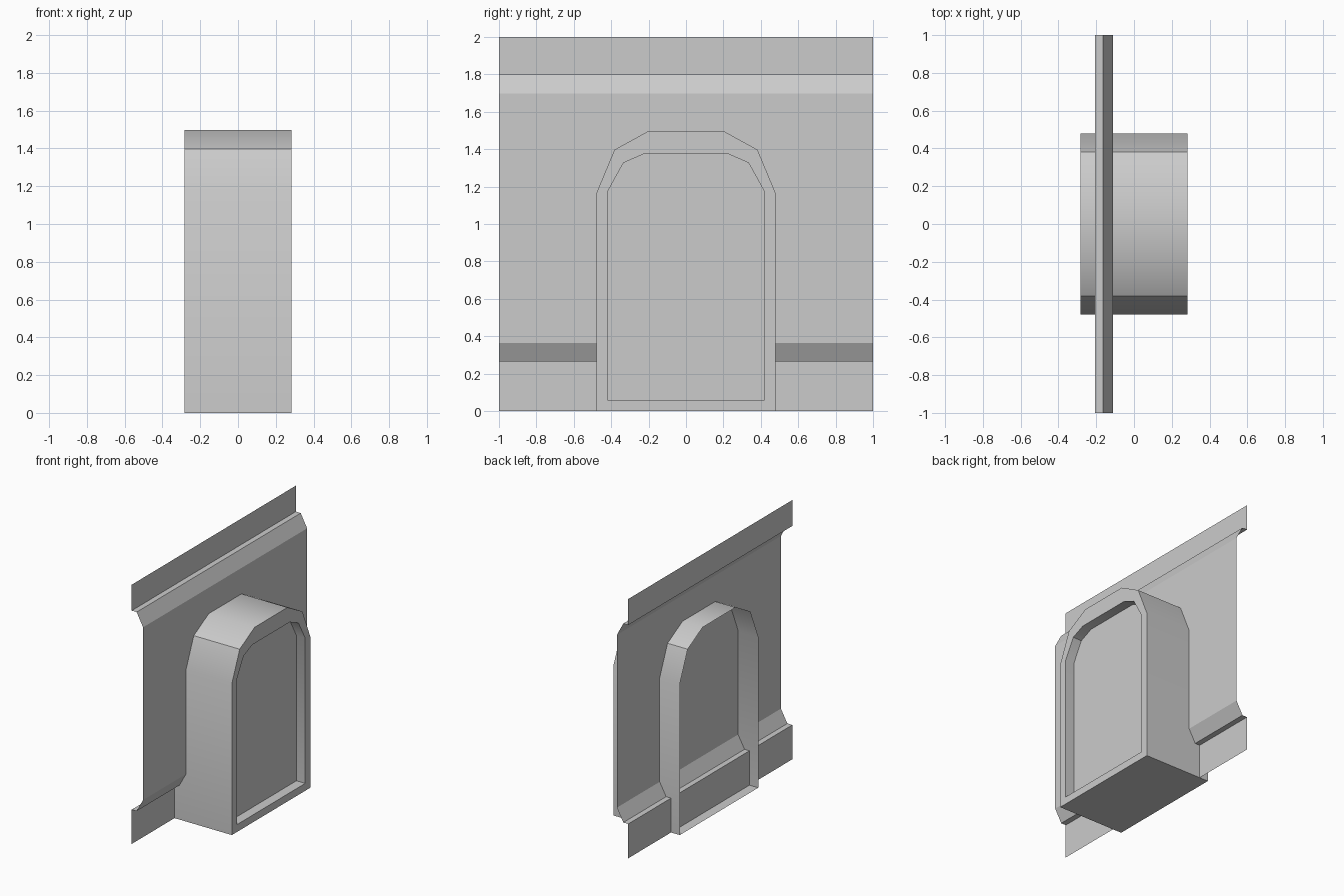
import bpy, bmesh, math

if "Cube" in bpy.data.objects:
    bpy.data.objects.remove(bpy.data.objects["Cube"])


def finish(name, bm):
    mesh = bpy.data.meshes.new(name)
    bm.normal_update()
    bm.to_mesh(mesh)
    bm.free()
    obj = bpy.data.objects.new(name, mesh)
    bpy.context.collection.objects.link(obj)
    return obj


def mirrored(half):
    """Closed outline in (y, z) from its +y half, bottom to top."""
    return half + [(-y, z) for y, z in reversed(half)]


def ring(bm, outline, x):
    return [bm.verts.new((x, y, z)) for y, z in outline]


def bridge(bm, a, b):
    n = len(a)
    for i in range(n):
        j = (i + 1) % n
        bm.faces.new((a[i], a[j], b[j], b[i]))


# Wall panel: thin folded sheet extruded along y
profile = [(-0.207, 0), (-0.207, 0.265), (-0.165, 0.265), (-0.11, 0.365),
           (-0.11, 1.697), (-0.165, 1.8), (-0.207, 1.8), (-0.207, 2)]
bm = bmesh.new()
sides = [[bm.verts.new((x, y, z)) for x, z in profile] for y in (-1, 1)]
for i in range(len(profile) - 1):
    bm.faces.new((sides[0][i], sides[1][i], sides[1][i + 1], sides[0][i + 1]))
finish("wall_panel", bm)

# Arched window box: open at the back, rim and recessed pane at the front
outer = mirrored([(0.478, 0), (0.478, 1.167), (0.382, 1.397), (0.2, 1.497)])
inner = mirrored([(0.417, 0.057), (0.417, 1.177), (0.334, 1.327), (0.228, 1.373)])
bm = bmesh.new()
rings = [ring(bm, outer, -0.282), ring(bm, outer, 0.282),
         ring(bm, inner, 0.282), ring(bm, inner, 0.207)]
for a, b in zip(rings, rings[1:]):
    bridge(bm, a, b)
bm.faces.new(rings[-1])
arch = finish("arched_window_box", bm)

# Soften only the shallow bends of the arch
bpy.context.view_layer.objects.active = arch
arch.select_set(True)
bpy.ops.object.shade_smooth_by_angle(angle=math.radians(30))
